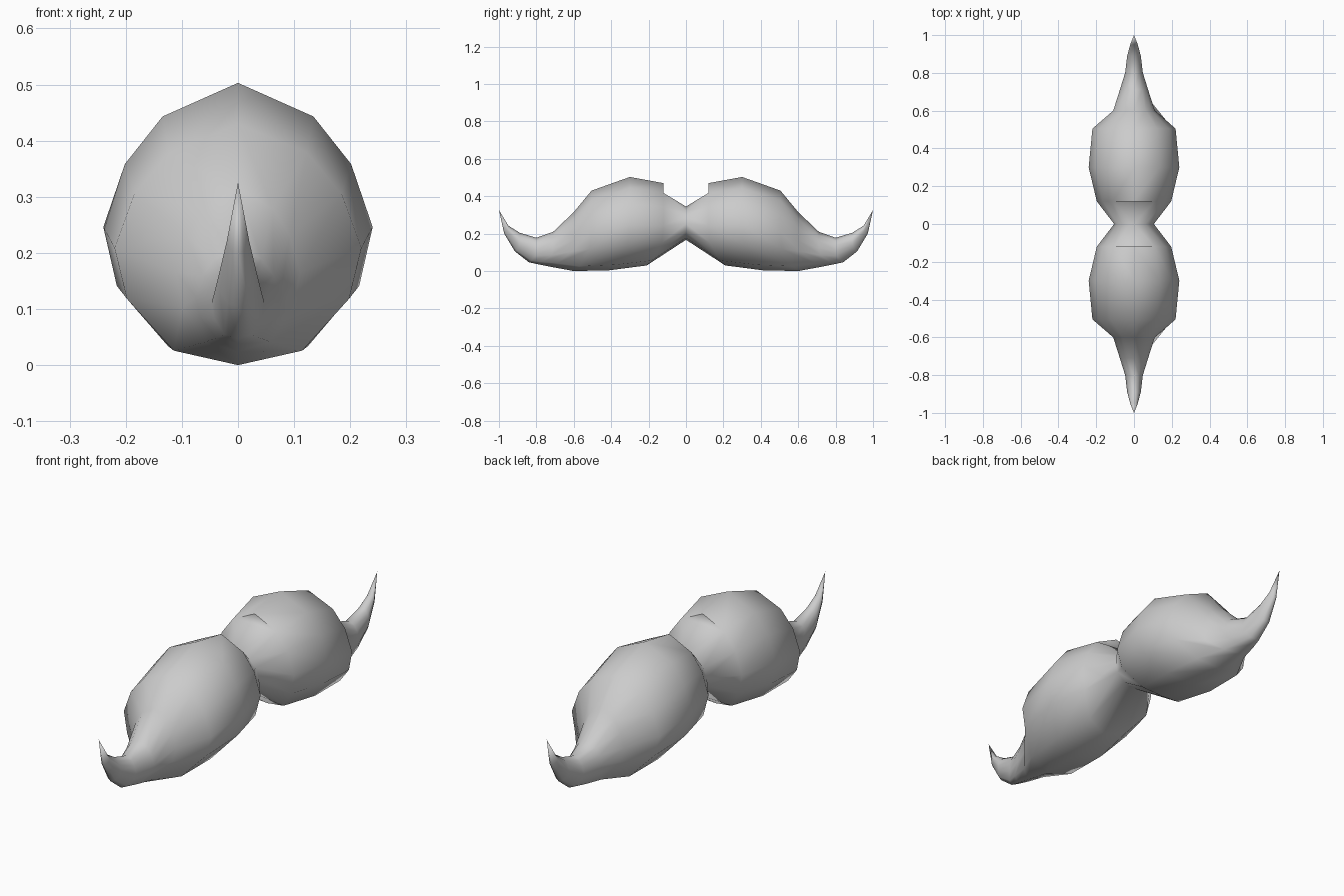
import bpy
import bmesh

cube = bpy.data.objects.get("Cube")
if cube:
    bpy.data.objects.remove(cube, do_unlink=True)

# one plain grey
grey = bpy.data.materials.new("plain_grey")
grey.use_nodes = True
colour = (0.6, 0.6, 0.6, 1)
grey.diffuse_color = colour
grey.node_tree.nodes["Principled BSDF"].inputs["Base Color"].default_value = colour

# twelve-sided section as (width factor, height factor)
half = [(0.56, 0.76), (0.84, 0.42), (1, -0.03), (0.9, -0.45), (0.52, -0.88)]
section = [(0, 1)] + half + [(0, -1)] + [(-x, z) for x, z in reversed(half)]

# stations from the waist outwards: top y, top z, bottom y, bottom z, half width
stations = [
    (0, 0.345, 0, 0.167, 0.105),
    (0.12, 0.47, 0.21, 0.03, 0.197),
    (0.3, 0.503, 0.41, 0.004, 0.24),
    (0.505, 0.43, 0.6, 0, 0.22),
    (0.6, 0.315, 0.73, 0.024, 0.11),
    (0.71, 0.21, 0.8, 0.038, 0.075),
    (0.8, 0.178, 0.84, 0.047, 0.047),
    (0.89, 0.205, 0.915, 0.105, 0.036),
    (0.95, 0.243, 0.972, 0.2, 0.02),
]

bm = bmesh.new()
rings = []
for yt, zt, yb, zb, w in stations:
    ring = []
    for fx, fz in section:
        # only the underside leans outwards
        y = yt + (yb - yt) * max(0, -fz) ** 3
        ring.append(bm.verts.new((fx * w, y, (zt + zb) / 2 + fz * (zt - zb) / 2)))
    rings.append(ring)

# body skin, leaving the top of the first span for the notch
n = len(section)
for k, (a, b) in enumerate(zip(rings, rings[1:])):
    for i in range(n):
        j = (i + 1) % n
        if k == 0 and i in (0, n - 1):
            continue
        bm.faces.new((a[i], a[j], b[j], b[i]))

# steep notch beside the waist
a, b = rings[0], rings[1]
bm.faces.new((a[0], a[1], b[1]))
bm.faces.new((a[0], b[1], b[-1]))
bm.faces.new((a[0], b[-1], a[-1]))
bm.faces.new((b[0], b[-1], b[1]))

# pointed tip
tip = bm.verts.new((0, 1, 0.326))
for i in range(n):
    bm.faces.new((rings[-1][i], rings[-1][(i + 1) % n], tip))

for f in bm.faces:
    f.smooth = True

# crisp lip above the notch
for e in bm.edges:
    if b[0] in e.verts and (b[1] in e.verts or b[-1] in e.verts):
        e.smooth = False

mesh = bpy.data.meshes.new("moustache")
bm.to_mesh(mesh)
bm.free()
mesh.materials.append(grey)
moustache = bpy.data.objects.new("moustache", mesh)
bpy.context.collection.objects.link(moustache)

# second half
mirror = moustache.modifiers.new("mirror", 'MIRROR')
mirror.use_axis = (False, True, False)
mirror.use_clip = True
mirror.merge_threshold = 0.001
